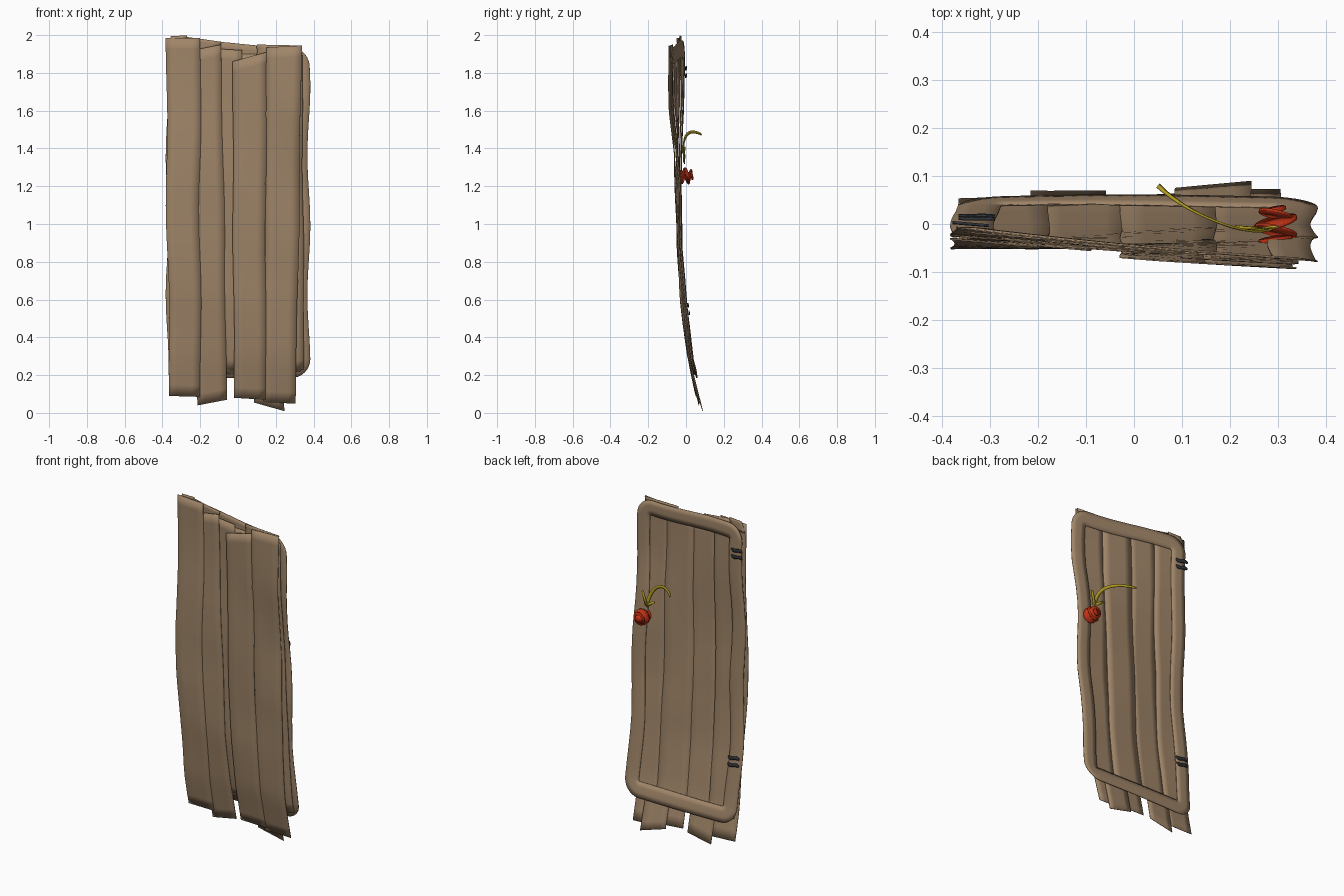
import bpy, bmesh, math
from mathutils import Vector, Matrix
from mathutils.geometry import interpolate_bezier

cube = bpy.data.objects.get("Cube")
if cube:
    bpy.data.objects.remove(cube, do_unlink=True)


def material(name, rgb):
    m = bpy.data.materials.new(name)
    m.use_nodes = True
    m.diffuse_color = (*rgb, 1)
    m.node_tree.nodes["Principled BSDF"].inputs["Base Color"].default_value = (*rgb, 1)
    return m


WOOD = material("tan wood", (0.35, 0.235, 0.14))
RED = material("knob red", (0.5, 0.03, 0.007))
YELLOW = material("arrow yellow", (0.46, 0.34, 0.017))
IRON = material("hinge charcoal", (0.03, 0.033, 0.04))


def lerp_table(table, t):
    """Linear interpolation in a list of (key, value) with rising keys."""
    for (k0, v0), (k1, v1) in zip(table, table[1:]):
        if t <= k1:
            return v0 + (v1 - v0) * (t - k0) / (k1 - k0)
    return table[-1][1]


# The whole door bows backward at the foot and twists toward the top
BOW = [(0, 0.09), (0.15, 0.055), (0.3, 0.022), (0.6, -0.013), (0.9, -0.033),
       (1.25, -0.042), (1.6, -0.052), (2, -0.055)]
TWIST = [(0, 0), (1.2, 0), (1.6, -0.032), (2, -0.036)]


def on_door(x, z, offset):
    y = lerp_table(BOW, z) + lerp_table(TWIST, z) * x / 0.38
    return Vector((x, y + offset + 0.003 * math.sin(9 * z + 7 * x), z))


def finish(bm, name, mat, thickness):
    bmesh.ops.remove_doubles(bm, verts=bm.verts, dist=1e-5)
    bmesh.ops.recalc_face_normals(bm, faces=bm.faces)
    mesh = bpy.data.meshes.new(name)
    bm.to_mesh(mesh)
    bm.free()
    mesh.materials.append(mat)
    ob = bpy.data.objects.new(name, mesh)
    bpy.context.collection.objects.link(ob)
    solid = ob.modifiers.new("thickness", 'SOLIDIFY')
    solid.thickness = thickness
    solid.offset = 0
    bpy.ops.object.select_all(action='DESELECT')
    ob.select_set(True)
    bpy.context.view_layer.objects.active = ob
    bpy.ops.object.shade_smooth_by_angle()
    return ob


def sheet(name, rows, mat, thickness=0.003):
    """Thin brushed sheet through rows of points."""
    bm = bmesh.new()
    grid = [[bm.verts.new(p) for p in row] for row in rows]
    for a, b in zip(grid, grid[1:]):
        for i in range(len(a) - 1):
            bm.faces.new((a[i], a[i + 1], b[i + 1], b[i]))
    return finish(bm, name, mat, thickness)


def plank(name, foot, head, offset, wave=0.004, steps=32, cols=4):
    """Stroke from a foot edge to a head edge; each edge is (x0, z0, x1, z1)."""
    rows = []
    for s in range(steps + 1):
        t = s / steps
        sway = wave * math.sin(11 * t + 20 * foot[0]) * math.sin(math.pi * t)
        e = [a + (b - a) * t for a, b in zip(foot, head)]
        row = []
        for c in range(cols + 1):
            u = c / cols
            row.append(on_door(e[0] + (e[2] - e[0]) * u + sway,
                               e[1] + (e[3] - e[1]) * u,
                               offset + 0.004 * (u - 0.5)))
        rows.append(row)
    return sheet(name, rows, WOOD)


# Front planks
plank("front_plank_right", (-0.365, 0.09, -0.20, 0.085), (-0.383, 1.985, -0.20, 1.985), -0.012, 0.008)
plank("front_plank_mid_right", (-0.215, 0.04, -0.058, 0.07), (-0.265, 1.915, -0.09, 1.95), -0.008)
plank("front_plank_mid_left", (-0.02, 0.08, 0.145, 0.07), (-0.03, 1.86, 0.15, 1.91), -0.014)
plank("front_plank_left", (0.135, 0.055, 0.305, 0.05), (0.15, 1.935, 0.338, 1.945), -0.010)

# Inner planks fill the gaps and show from behind
plank("inner_plank_foot", (0.085, 0.055, 0.245, 0.01), (0.06, 1.5, 0.22, 1.5), -0.004)
plank("inner_plank_center", (-0.06, 0.23, 0.06, 0.22), (-0.15, 1.93, 0.02, 1.92), -0.002)
plank("inner_plank_left", (0.2, 0.2, 0.35, 0.23), (0.17, 1.9, 0.34, 1.9), 0.001)
plank("back_plank_right", (-0.35, 0.22, -0.18, 0.22), (-0.34, 1.93, -0.17, 1.93), 0.005)
plank("back_plank_mid_right", (-0.2, 0.22, -0.01, 0.2), (-0.18, 1.92, -0.01, 1.9), 0.002)
plank("back_plank_mid_left", (-0.03, 0.21, 0.17, 0.2), (-0.02, 1.9, 0.17, 1.9), 0.006)
plank("back_plank_left", (0.16, 0.2, 0.33, 0.22), (0.16, 1.9, 0.33, 1.88), 0.004)


# Frame: a rounded band running around the back
def frame_band(hx, z0, z1, radius, width):
    corners = [(hx - radius, z1 - radius, 0), (radius - hx, z1 - radius, 90),
               (radius - hx, z0 + radius, 180), (hx - radius, z0 + radius, 270)]
    spine = []
    for i, (cx, cz, start) in enumerate(corners):
        for k in range(9):
            a = math.radians(start + k * 11.25)
            spine.append((cx, cz, a))
        nx, nz, _ = corners[(i + 1) % 4]
        a = math.radians(start + 90)
        spine += [(cx + (nx - cx) * k / 18, cz + (nz - cz) * k / 18, a) for k in range(1, 18)]
    rows = []
    for cx, cz, a in spine + spine[:1]:
        row = []
        for c in range(4):
            r = radius - width * c / 3
            x, z = cx + r * math.cos(a), cz + r * math.sin(a)
            x += 0.008 * math.sin(8.5 * z - 0.6)
            if z > 1.7:
                z -= 0.05 * x + 0.006 * math.sin(9 * x)
            row.append(on_door(x, z, 0.010 + 0.003 * math.sin(c)))
        rows.append(row)
    return sheet("back_frame", rows, WOOD)


frame_band(0.375, 0.185, 1.955, 0.1, 0.09)

# Short torn strokes along the top rim
plank("top_scrap_right", (-0.38, 1.93, -0.28, 1.94), (-0.355, 1.995, -0.27, 1.998), -0.004, steps=4)
plank("top_scrap_mid", (-0.3, 1.9, -0.1, 1.9), (-0.27, 1.99, -0.09, 1.965), 0.0, steps=4)
plank("top_scrap_left", (0.1, 1.88, 0.32, 1.88), (0.1, 1.95, 0.335, 1.945), -0.002, steps=4)

# Hinge strokes on the back, two at each height
for label, x0, heights in (("upper", -0.378, (1.785, 1.825)), ("lower", -0.365, (0.53, 0.57))):
    for i, z in enumerate(heights):
        rows = []
        for k in range(7):
            x = x0 + 0.075 * k / 6
            dz = 0.004 * math.sin(k * 1.1)
            half = 0.009 if 0 < k < 6 else 0.004
            rows.append([on_door(x, z + dz + s * half, 0.02) for s in (-1, 1)])
        sheet(f"{label}_hinge_stroke_{i + 1}", rows, IRON, 0.006)

# Knob: tilted discs shrinking away from the door
for i, (y, r, tilt) in enumerate([(-0.032, 0.036, 8), (-0.014, 0.045, -12),
                                  (0.004, 0.046, 14), (0.02, 0.036, -12), (0.031, 0.022, 10)]):
    bm = bmesh.new()
    spin = Matrix.Rotation(math.radians(90 + tilt), 4, 'X') @ Matrix.Rotation(math.radians(tilt), 4, 'Y')
    bmesh.ops.create_circle(bm, cap_ends=True, segments=20, radius=r,
                            matrix=Matrix.Translation((0.295, y, 1.255)) @ spin)
    finish(bm, f"knob_disc_{i + 1}", RED, 0.006)


# Arrow pointing at the knob
def stroke(name, points, half_start, half_end):
    rows = []
    for i, p in enumerate(points):
        q = points[min(i + 1, len(points) - 1)] - points[max(i - 1, 0)]
        side = Vector((-q.z, -0.006, q.x)).normalized()
        half = half_start + (half_end - half_start) * i / (len(points) - 1)
        rows.append([p - side * half, p + side * half])
    return sheet(name, rows, YELLOW, 0.005)


tip = Vector((0.272, -0.01, 1.325))
shaft = interpolate_bezier(Vector((0.05, 0.08, 1.475)), Vector((0.11, 0.02, 1.505)),
                           Vector((0.24, -0.03, 1.49)), tip, 16)
stroke("arrow_shaft", shaft, 0.006, 0.011)
for label, wing in (("left", (0.295, -0.006, 1.41)), ("right", (0.215, -0.006, 1.365))):
    stroke(f"arrow_head_{label}", [Vector(wing), (Vector(wing) + tip) / 2, tip], 0.006, 0.010)
